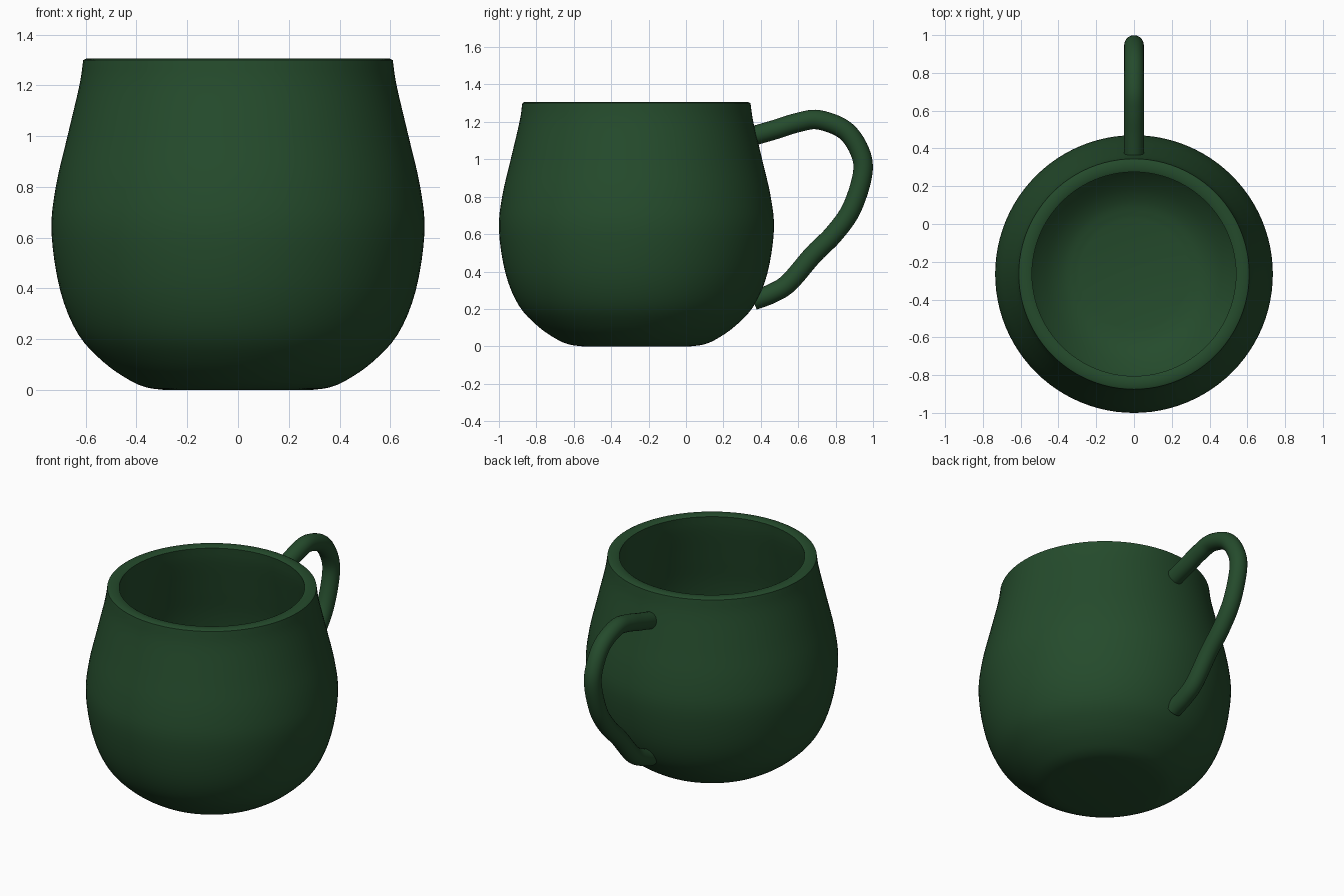
import bpy, bmesh, math
from mathutils import Vector

if "Cube" in bpy.data.objects:
    bpy.data.objects.remove(bpy.data.objects["Cube"])

green = bpy.data.materials.new("green_glaze")
green.diffuse_color = (0.018, 0.07, 0.025, 1)
green.use_nodes = True
green.node_tree.nodes["Principled BSDF"].inputs["Base Color"].default_value = green.diffuse_color
CY = -0.265  # centre of the cup in y


def spline(pts, steps):
    """Catmull-Rom curve through 2D points."""
    pts = [Vector(p) for p in pts]
    p = [2 * pts[0] - pts[1]] + pts + [2 * pts[-1] - pts[-2]]
    out = []
    for i in range(1, len(p) - 2):
        a, b, c, d = p[i - 1:i + 3]
        for k in range(steps):
            t = k / steps
            out.append(0.5 * (2 * b + (c - a) * t + (2 * a - 5 * b + 4 * c - d) * t ** 2
                              + (3 * b - a - 3 * c + d) * t ** 3))
    return out + [pts[-1]]


def build(name, rings, angle):
    """Skin closed rings of points and cap both ends."""
    bm = bmesh.new()
    vs = [[bm.verts.new(c) for c in r] for r in rings]
    n = len(rings[0])
    for a, b in zip(vs, vs[1:]):
        for i in range(n):
            j = (i + 1) % n
            bm.faces.new((a[i], a[j], b[j], b[i]))
    bm.faces.new(vs[0])
    bm.faces.new(vs[-1])
    bmesh.ops.recalc_face_normals(bm, faces=bm.faces)
    me = bpy.data.meshes.new(name)
    bm.to_mesh(me)
    bm.free()
    ob = bpy.data.objects.new(name, me)
    bpy.context.collection.objects.link(ob)
    me.materials.append(green)
    bpy.ops.object.select_all(action='DESELECT')
    ob.select_set(True)
    bpy.context.view_layer.objects.active = ob
    bpy.ops.object.shade_smooth_by_angle(angle=math.radians(angle))
    return ob


# Cup: outer wall, flat-topped lip, inner wall and floor as one lathe profile
outer = spline([(0.29, 0), (0.36, 0.01), (0.43, 0.04), (0.53, 0.11), (0.63, 0.22), (0.70, 0.39),
                (0.735, 0.62), (0.718, 0.8), (0.672, 1.0), (0.625, 1.2), (0.61, 1.30)], 4)
lip = [Vector(p) for p in ((0.60, 1.305), (0.575, 1.307), (0.55, 1.305))]
inner = spline([(0.54, 1.30), (0.555, 1.2), (0.602, 1.0), (0.648, 0.8), (0.665, 0.62),
                (0.63, 0.41), (0.57, 0.27), (0.47, 0.16), (0.38, 0.10), (0.29, 0.075)], 4)
profile = [Vector((0.02, 0))] + outer + lip + inner + [Vector((0.02, 0.07))]
N = 96
build("cup_body", [[(r * math.cos(2 * math.pi * i / N), CY + r * math.sin(2 * math.pi * i / N), z)
                    for i in range(N)] for r, z in profile], 40)

# Handle: round tube swept along a path in the y-z plane
path = spline([(0.36, 1.125), (0.48, 1.16), (0.60, 1.197), (0.71, 1.211), (0.85, 1.155), (0.93, 1.04),
               (0.944, 0.92), (0.885, 0.735), (0.79, 0.60), (0.68, 0.49), (0.55, 0.35 - 0.01),
               (0.46, 0.283), (0.36, 0.245)], 6)
M, R = 24, 0.052
rings = []
for k, p in enumerate(path):
    t = (path[min(k + 1, len(path) - 1)] - path[max(k - 1, 0)]).normalized()
    ring = []
    for i in range(M):
        a = 2 * math.pi * i / M
        s = R * math.sin(a)
        ring.append((R * math.cos(a), p.x - t.y * s, p.y + t.x * s))
    rings.append(ring)
build("handle", rings, 50)
